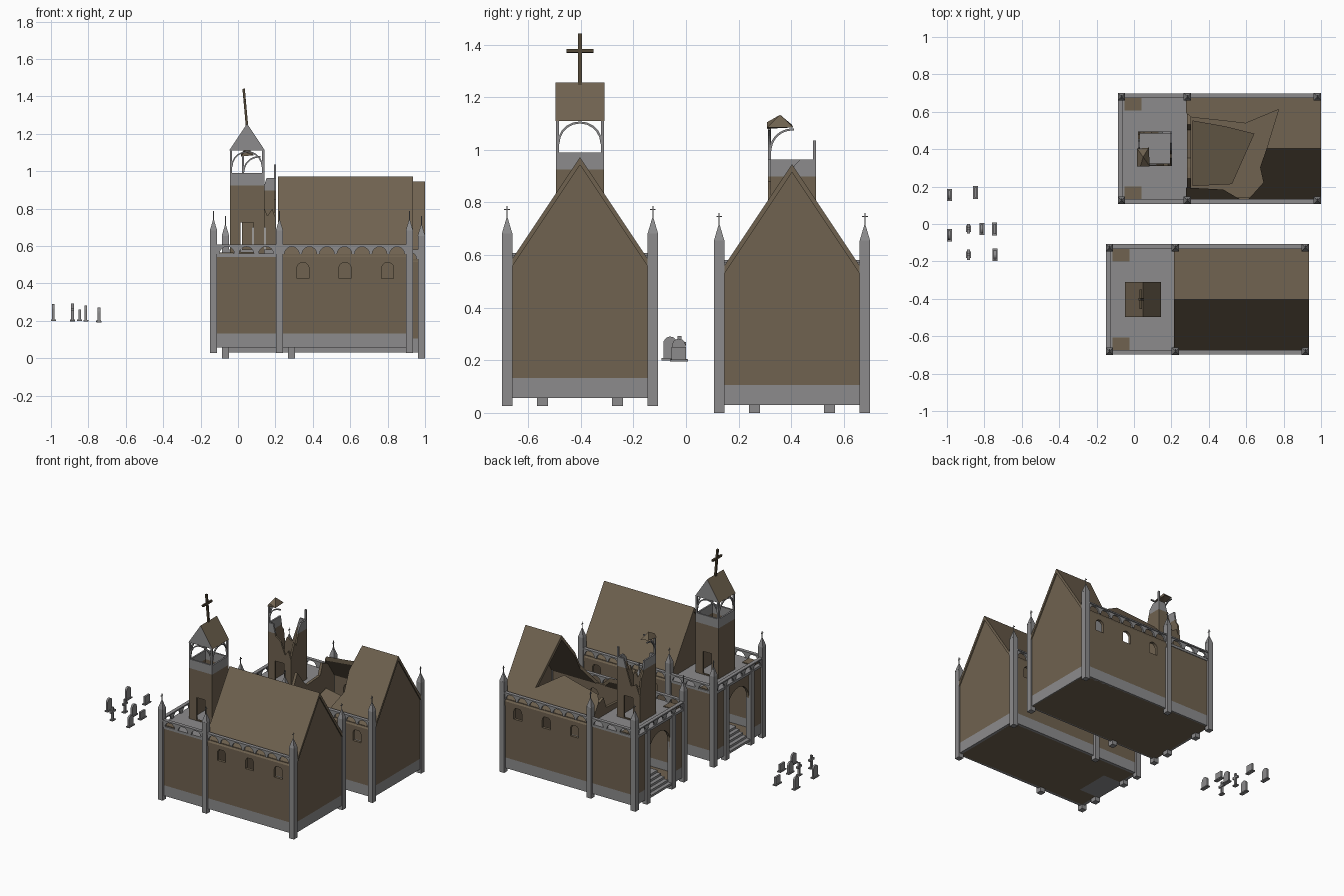
import bpy, bmesh, math
from mathutils import Matrix, Vector

if "Cube" in bpy.data.objects:
    bpy.data.objects.remove(bpy.data.objects["Cube"])

def material(name, col):
    m = bpy.data.materials.new(name)
    m.diffuse_color = (*col, 1)
    m.use_nodes = True
    m.node_tree.nodes["Principled BSDF"].inputs["Base Color"].default_value = m.diffuse_color
    return m

BROWN = material("brown_masonry", (0.160, 0.122, 0.079))
GRAY = material("gray_stone", (0.262, 0.260, 0.264))
WOOD = material("dark_wood", (0.085, 0.064, 0.038))
AXES = {'x': Matrix(((0, 0, 1), (1, 0, 0), (0, 1, 0))),
        'y': Matrix(((1, 0, 0), (0, 0, -1), (0, 1, 0))),
        'z': Matrix.Identity(3)}
OFF = Vector((0, 0, 0))
PRE = ""

def finish(name, bm, mats):
    bmesh.ops.recalc_face_normals(bm, faces=bm.faces)
    me = bpy.data.meshes.new(name)
    bm.to_mesh(me)
    bm.free()
    for m in mats:
        me.materials.append(m)
    ob = bpy.data.objects.new(PRE + name, me)
    ob.location = OFF
    bpy.context.collection.objects.link(ob)
    return ob

def box(name, x, y, z, mat):
    bm = bmesh.new()
    bmesh.ops.create_cube(bm, size=1)
    for v in bm.verts:
        v.co = [lo + (c + 0.5) * (hi - lo) for c, (lo, hi) in zip(v.co, (x, y, z))]
    return finish(name, bm, [mat])

def plate(name, loops, axis, pos, thick, mats, split=None, shape=None, rule=None):
    """Extruded outline (first loop) with holes (other loops), facing an axis."""
    cu = bpy.data.curves.new("outline", 'CURVE')
    cu.dimensions, cu.fill_mode, cu.extrude = '2D', 'BOTH', thick / 2
    for lp in loops:
        sp = cu.splines.new('POLY')
        sp.points.add(len(lp) - 1)
        for p, (u, v) in zip(sp.points, lp):
            p.co = (u, v, 0, 1)
        sp.use_cyclic_u = True
    tmp = bpy.data.objects.new("outline", cu)
    bpy.context.collection.objects.link(tmp)
    me = bpy.data.meshes.new_from_object(tmp.evaluated_get(bpy.context.evaluated_depsgraph_get()))
    bpy.data.objects.remove(tmp)
    bm = bmesh.new()
    bm.from_mesh(me)
    bpy.data.meshes.remove(me)
    bpy.data.curves.remove(cu)
    bmesh.ops.remove_doubles(bm, verts=bm.verts, dist=1e-5)
    shift = Vector([pos if a == axis else 0 for a in 'xyz'])
    for v in bm.verts:
        v.co = AXES[axis] @ v.co + shift
        if shape:
            v.co = shape(v.co)
    bmesh.ops.recalc_face_normals(bm, faces=bm.faces)
    if split:
        bmesh.ops.bisect_plane(bm, geom=bm.verts[:] + bm.edges[:] + bm.faces[:],
                               plane_co=(0, 0, split), plane_no=(0, 0, 1))
        rule = lambda f: f.calc_center_median().z > split
    for f in bm.faces:
        f.material_index = int(rule(f)) if rule else 0
        f.smooth = False
    return finish(name, bm, mats)

def rect(a, b, c, d):
    return [(a, c), (b, c), (b, d), (a, d)]

def arc(u, z, r, a0, a1, n=10):
    return [(u + r * math.cos(math.radians(a0 + (a1 - a0) * i / n)),
             z + r * math.sin(math.radians(a0 + (a1 - a0) * i / n))) for i in range(n + 1)]

def arch(u, z0, w, h):
    return [(u - w / 2, z0), (u + w / 2, z0)] + arc(u, z0 + h - w / 2, w / 2, 0, 180)

def ring(u, z, a0, a1):
    return arc(u, z, 0.086, a0, a1) + arc(u, z, 0.078, a1, a0)

def cross(u, z0, h, span, w, arm):
    return [(u - w, z0), (u + w, z0), (u + w, arm - w), (u + span, arm - w), (u + span, arm + w),
            (u + w, arm + w), (u + w, z0 + h), (u - w, z0 + h), (u - w, arm + w),
            (u - span, arm + w), (u - span, arm - w), (u - w, arm - w)]

def arcade(name, a, b, n, axis, pos):
    """Row of small arches carrying a rail."""
    p = (b - a) / n
    lp = [(a, 0.53)]
    for i in range(n):
        lp += arc(a + p * (i + 0.5), 0.53, min(p * 0.42, 0.04), 180, 0, 8)
    plate(name, [lp + [(b, 0.53), (b, 0.576), (a, 0.576)]], axis, pos, 0.012, [GRAY])
    plate(name + "_rail", [rect(a, b, 0.572, 0.581)], axis, pos, 0.026, [GRAY])

def roof_slope(name, loop):
    plate(name, [loop], 'z', 0, 0.03, [BROWN],
          shape=lambda c: Vector((c.x, c.y, c.z + 0.93 - 1.5 * abs(c.y))))

def church(ruined):
    # floor, deck and hatches
    box("floor", (-0.13, 0.92), (-0.27, 0.27), (0.03, 0.045), BROWN)
    box("deck", (-0.145, 0.22), (-0.285, 0.285), (0.515, 0.533), GRAY)
    for s in (-1, 1):
        plate("hatch", [rect(-0.115, -0.025, s * 0.24 - 0.037, s * 0.24 + 0.037)],
              'z', 0.535, 0.008, [BROWN])
    # columns with pinnacles and little crosses
    for x in (-0.131, 0.2215, 0.9165):
        for s in (-1, 1):
            y = s * 0.277
            box("column", (x - 0.019, x + 0.019), (y - 0.02, y + 0.02), (0, 0.655), GRAY)
            bm = bmesh.new()
            bmesh.ops.create_cone(bm, cap_ends=True, segments=4, radius1=0.028, radius2=0.003, depth=0.06,
                                  matrix=Matrix.Translation((x, y, 0.685)) @ Matrix.Rotation(math.pi / 4, 4, 'Z'))
            finish("pinnacle", bm, [GRAY])
            plate("pinnacle_cross", [cross(y, 0.71, 0.05, 0.011, 0.002, 0.746)], 'x', x, 0.004, [GRAY])
    # outer walls, stone below and masonry above
    for s in (-1, 1):
        plate("side_wall", [rect(-0.135, 0.925, 0.03, 0.53)] +
              [arch(x, 0.40, 0.065, 0.086) for x in (0.347, 0.572, 0.80)],
              'y', s * 0.271, 0.02, [GRAY, BROWN], split=0.106)
        arcade("porch_arcade", -0.112, 0.2025, 3, 'y', s * 0.283)
        arcade("nave_arcade", 0.2405, 0.8975, 7, 'y', s * 0.283)
        box("door_post", (-0.15, -0.112), (s * 0.143 - 0.021, s * 0.143 + 0.021), (0, 0.53), GRAY)
    gable = [(-0.27, 0.52), (0, 0.925), (0.27, 0.52)]
    plate("rear_wall", [[(0.27, 0.03), (-0.27, 0.03)] + gable], 'x', 0.917, 0.02, [GRAY, BROWN], split=0.106)
    plate("entrance_wall", [[(-0.27, 0.03), (-0.122, 0.03)] + arc(0, 0.34, 0.122, 180, 0) +
                            [(0.122, 0.03), (0.27, 0.03), (0.27, 0.52), (-0.27, 0.52)]],
          'x', -0.125, 0.02, [GRAY, BROWN], split=0.106)
    arcade("front_arcade", -0.257, 0.257, 5, 'x', -0.137)
    # entrance steps
    for i in range(5):
        box("step", (-0.145 + i * 0.028, 0.02), (-0.122, 0.122), (0.03, 0.046 + i * 0.016), GRAY)
    # inner gable and main roof
    if ruined:
        gable = [(-0.27, 0.52), (-0.2, 0.62), (-0.16, 0.70), (-0.1, 0.62), (-0.05, 0.57), (0.1, 0.58),
                 (0.13, 0.66), (0.2, 0.63), (0.27, 0.52)]
        roof_slope("back_roof", [(0.215, 0.287), (0.935, 0.287), (0.935, 0), (0.645, 0), (0.666, 0.07),
                                 (0.709, 0.209), (0.532, 0.135), (0.404, 0.15), (0.243, 0.167), (0.215, 0.19)])
        roof_slope("front_roof", [(0.935, 0), (0.935, -0.287), (0.215, -0.287), (0.215, -0.208), (0.414, -0.219),
                                  (0.5, -0.27), (0.537, -0.283), (0.628, -0.181), (0.61, -0.1), (0.645, 0)])
        plate("fallen_roof_slab", [[(0.25, -0.2), (0.46, -0.19), (0.58, 0.08), (0.42, 0.12), (0.25, 0.15)]],
              'z', 0.42, 0.02, [BROWN], shape=lambda c: Vector((c.x, c.y, c.z + 0.3 * c.y)))
    else:
        roof_slope("back_roof", rect(0.215, 0.935, 0, 0.287))
        roof_slope("front_roof", rect(0.215, 0.935, -0.287, 0))
    plate("inner_gable", [[(0.27, 0.045), (-0.27, 0.045)] + gable], 'x', 0.23, 0.02, [BROWN])
    tower(ruined)

def tower(ruined):
    cx, h, z0, z1 = 0.0485, 0.092, 0.53, 0.963
    # walls: outline tops per side, broken on two opposite corners in the ruin
    full = [(h, z1), (-h, z1)]
    tops = {('y', -1): full, ('y', 1): full, ('x', -1): full, ('x', 1): full}
    if ruined:
        tops = {('y', -1): [(h, 0.74), (0.07, 0.80), (0.045, 0.76), (0.01, 0.85), (-0.03, 0.88), (-0.05, z1), (-h, z1)],
                ('x', 1): [(h, z1), (0.03, z1), (0.0, 0.93), (-0.03, 0.82), (-0.05, 0.85), (-h, 0.74)],
                ('y', 1): [(h, z1), (0.04, z1), (0.02, 0.9), (-0.02, 0.78), (-0.06, 0.80), (-h, 0.72)],
                ('x', -1): [(h, 0.72), (0.075, 0.85), (0.055, 0.88), (0.04, z1), (-h, z1)]}
    for (ax, s), top in tops.items():
        c = cx if ax == 'y' else 0
        loops = [[(c - h, z0), (c + h, z0)] + [(c + u, z) for u, z in top]]
        if ax == 'y':
            loops.append(rect(c - 0.035, c + 0.035, 0.54, 0.70))
        plate("tower_wall", loops, ax, (cx if ax == 'x' else 0) + s * (h - 0.006), 0.012,
              [BROWN, GRAY], split=0.898)
        # belfry arches
        if not ruined:
            plate("belfry_arch", [ring(c, 0.995, 0, 180)], ax,
                  (cx if ax == 'x' else 0) + s * (h - 0.005), 0.009, [GRAY])
        elif s < 0:
            plate("broken_belfry_arch", [ring(c, 0.995, 85, 180)], ax,
                  (cx if ax == 'x' else 0) - h + 0.005, 0.009, [GRAY])
    # belfry posts
    for sx in (-1, 1):
        for sy in (-1, 1):
            if ruined and sx != sy:
                continue
            x, y = cx + sx * (h - 0.006), sy * (h - 0.006)
            box("belfry_post", (x - 0.006, x + 0.006), (y - 0.006, y + 0.006),
                (z1 - 0.01, 1.035 if ruined and sx > 0 else 1.085), GRAY)
    if ruined:
        # surviving scrap of the tower roof
        bm = bmesh.new()
        for p in ((-0.047, -0.095, 1.08), (-0.047, 0.0, 1.095), (0.02, -0.095, 1.085), (0.015, 0.005, 1.085),
                  (-0.015, -0.045, 1.133), (-0.03, -0.095, 1.105)):
            bm.verts.new(p)
        bmesh.ops.convex_hull(bm, input=bm.verts)
        finish("tower_roof_scrap", bm, [BROWN])
        return
    # tower roof with stone gables, and the leaning cross
    plate("tower_roof", [[(cx - 0.096, 1.083), (cx + 0.096, 1.083), (cx, 1.228)]], 'y', 0, 0.187,
          [GRAY, BROWN], rule=lambda f: f.normal.z > 0.2)
    base = Vector((cx, 0, 1.21))
    lean = Matrix.Rotation(-0.09, 3, 'Y')
    plate("roof_cross", [cross(0, 1.21, 0.205, 0.052, 0.007, 1.35)], 'x', cx, 0.013, [WOOD],
          shape=lambda c: base + lean @ (c - base))

# the two churches
PRE, OFF = "intact_", Vector((0, -0.403, 0.027))
church(False)
PRE, OFF = "ruined_", Vector((0.064, 0.403, 0))
church(True)

# gravestones: x, y, width, base z, height, shape
PRE, OFF = "", Vector((0, 0, 0))
for x, y, w, z, hh, kind in ((-0.987, 0.155, 0.05, 0.2, 0.09, 'r'), (-0.847, 0.168, 0.055, 0.2, 0.06, 's'),
                             (-0.987, -0.06, 0.052, 0.2, 0.09, 'r'), (-0.885, -0.025, 0.05, 0.2, 0.093, 'c'),
                             (-0.813, -0.027, 0.05, 0.197, 0.085, 'r'), (-0.745, -0.027, 0.055, 0.195, 0.055, 's'),
                             (-0.885, -0.165, 0.055, 0.197, 0.095, 'c'), (-0.743, -0.165, 0.052, 0.192, 0.08, 'r')):
    if kind == 'c':
        lp = cross(y, z, hh, w / 2, 0.007, z + hh * 0.68)
    elif kind == 'r':
        lp = arch(y, z, w, hh)
    else:
        lp = rect(y - w / 2, y + w / 2, z, z + hh)
    plate("gravestone", [lp], 'x', x, 0.014, [GRAY])
    bw = 0.018 if kind == 'c' else w / 2 + 0.007
    box("grave_base", (x - 0.013, x + 0.013), (y - bw, y + bw), (z, z + 0.008), GRAY)
